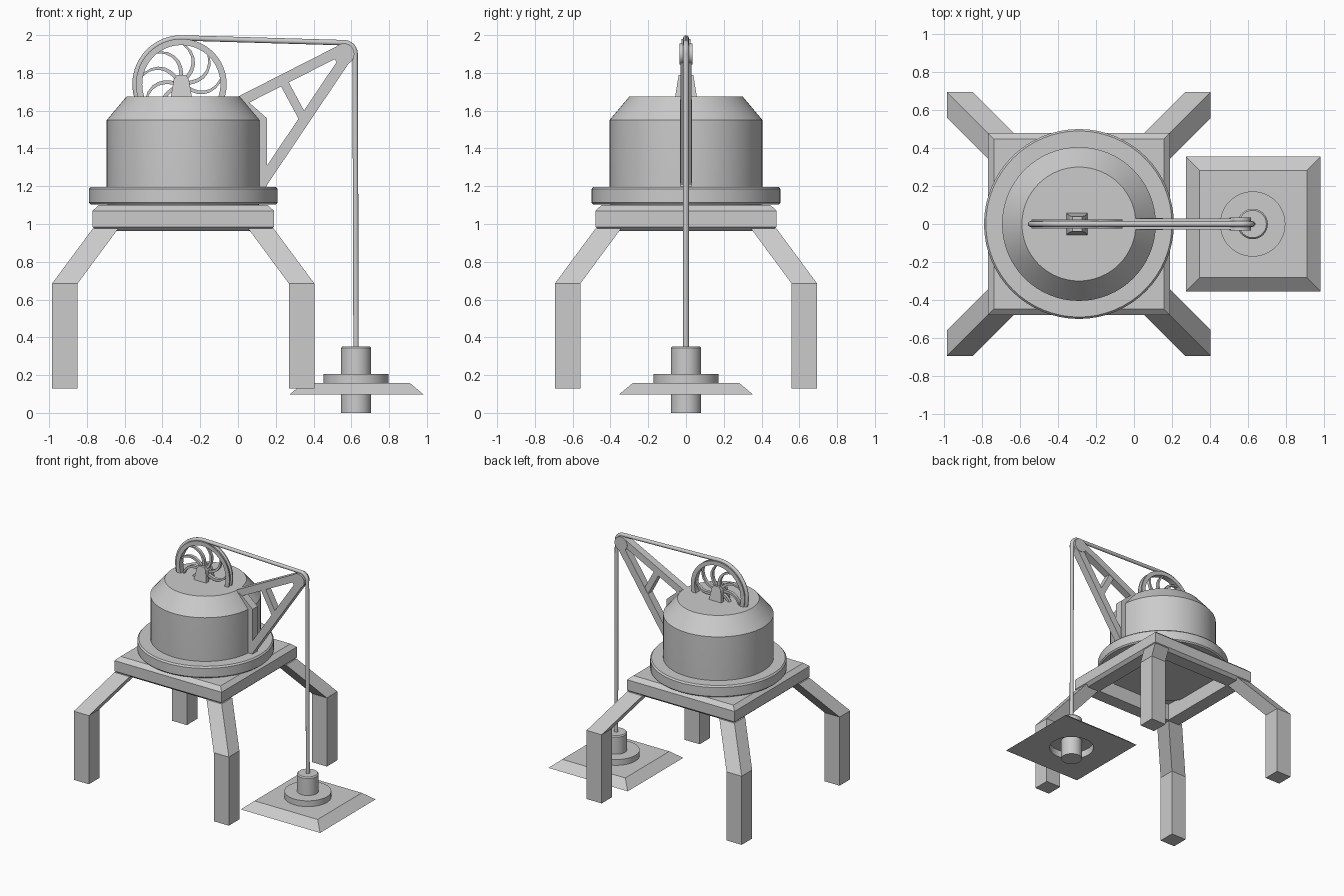
import bpy, bmesh, math
from mathutils import Matrix, Vector

if "Cube" in bpy.data.objects:
    bpy.data.objects.remove(bpy.data.objects["Cube"])

CX = -0.29           # main body axis
WX, WZ = -0.30, 1.74  # wheel centre
LX = 0.625           # suspended tool axis
TX, TZ = 0.56, 1.90   # boom tip centre


def finish(name, bm, smooth=True):
    bmesh.ops.recalc_face_normals(bm, faces=bm.faces)
    me = bpy.data.meshes.new(name)
    bm.to_mesh(me)
    bm.free()
    ob = bpy.data.objects.new(name, me)
    bpy.context.collection.objects.link(ob)
    if smooth:
        bpy.ops.object.select_all(action='DESELECT')
        ob.select_set(True)
        bpy.context.view_layer.objects.active = ob
        bpy.ops.object.shade_smooth_by_angle(angle=math.radians(30))
    return ob


def loft(name, profile, n, mat, closed=False):
    """Stack n-sided rings of (radius, height); n=4 takes half widths."""
    bm = bmesh.new()
    k, ph = (math.sqrt(2), math.pi / 4) if n == 4 else (1, 0)
    rings = [[bm.verts.new(mat @ Vector((r * k * math.cos(ph + 2 * math.pi * i / n),
                                         r * k * math.sin(ph + 2 * math.pi * i / n), z)))
              for i in range(n)] for r, z in profile]
    pairs = list(zip(rings, rings[1:]))
    if closed:
        pairs.append((rings[-1], rings[0]))
    else:
        bm.faces.new(rings[0])
        bm.faces.new(rings[-1])
    for a, b in pairs:
        for i in range(n):
            j = (i + 1) % n
            bm.faces.new((a[i], a[j], b[j], b[i]))
    return finish(name, bm, n > 4)


def prism(name, pts, half):
    """Extrude an x-z outline along y."""
    bm = bmesh.new()
    f = bm.faces.new([bm.verts.new((x, -half, z)) for x, z in pts])
    g = bmesh.ops.extrude_face_region(bm, geom=[f])['geom']
    bmesh.ops.translate(bm, vec=(0, 2 * half, 0),
                        verts=[v for v in g if isinstance(v, bmesh.types.BMVert)])
    return finish(name, bm, False)


def beam(name, a, b, width, half):
    a, b = Vector(a), Vector(b)
    d = (b - a).normalized()
    n = Vector((-d.y, d.x)) * width / 2
    return prism(name, [a + n, b + n, b - n, a - n], half)


def at(x, y=0, z=0):
    return Matrix.Translation((x, y, z))


# Drum, turntable and square base frame
loft("drum", [(0.40, 1.08), (0.405, 1.19), (0.405, 1.55), (0.30, 1.675)], 64, at(CX))
loft("turntable", [(0.49, 1.103), (0.50, 1.113), (0.50, 1.185), (0.49, 1.197)], 64, at(CX))
loft("base_frame", [(0.455, 0.963), (0.48, 0.985), (0.48, 1.07), (0.447, 1.10),
                    (0.345, 1.10), (0.345, 0.963)], 4, at(CX), True)

# Four bent legs, slanting out along the diagonals
for i, (sx, sy) in enumerate([(1, 1), (1, -1), (-1, 1), (-1, -1)]):
    bm = bmesh.new()
    h = 0.0675
    rings = []
    for c, z in [(0.6265, 0.13), (0.6265, 0.685), (0.412, 0.975)]:
        rings.append([bm.verts.new((CX + sx * c + dx * h, sy * c + dy * h, z))
                      for dx, dy in [(1, 1), (-1, 1), (-1, -1), (1, -1)]])
    bm.faces.new(rings[0])
    bm.faces.new(rings[2])
    for a, b in zip(rings, rings[1:]):
        for k in range(4):
            j = (k + 1) % 4
            bm.faces.new((a[k], a[j], b[j], b[k]))
    finish(f"leg_{i + 1}", bm, False)

# Winding wheel: grooved rim, hub, curved spokes
wheel = at(WX, 0, WZ) @ Matrix.Rotation(math.pi / 2, 4, 'X')
loft("wheel_rim", [(0.207, -0.024), (0.24, -0.024), (0.24, -0.014), (0.228, -0.006), (0.228, 0.006),
                   (0.24, 0.014), (0.24, 0.024), (0.207, 0.024)], 64, wheel, True)
loft("wheel_hub", [(0.045, -0.03), (0.045, 0.03)], 24, wheel)
for s in range(9):
    left, right = [], []
    for k in range(7):
        t = k / 6
        r = 0.035 + 0.178 * t
        a = math.pi / 2 + s * math.tau / 9 + 0.65 * t * t
        w = 0.010
        p, n = Vector((math.cos(a), math.sin(a))) * r, Vector((-math.sin(a), math.cos(a))) * w
        left.append(p + n + Vector((WX, WZ)))
        right.append(p - n + Vector((WX, WZ)))
    prism(f"wheel_spoke_{s + 1}", left + right[::-1], 0.012)

# Tapered bearing supports on both sides of the wheel
for side in (-1, 1):
    bm = bmesh.new()
    out = [(-0.056, 1.67), (0.056, 1.67), (0.040, 1.765), (0.025, 1.788), (-0.025, 1.788), (-0.040, 1.765)]
    inner = [bm.verts.new((WX + x, side * 0.022, z)) for x, z in out]
    outer = [bm.verts.new((WX + x, side * (0.058 - 0.16 * (z - 1.67)), z)) for x, z in out]
    bm.faces.new(inner)
    bm.faces.new(outer)
    for k in range(6):
        j = (k + 1) % 6
        bm.faces.new((inner[k], inner[j], outer[j], outer[k]))
    finish("front_bearing" if side < 0 else "back_bearing", bm, False)

# Triangular boom with its mounting strip and tip pulley
prism("boom_mount", [(0, 1.675), (0.063, 1.64), (0.153, 1.56), (0.153, 1.198), (0.09, 1.198),
                     (0.09, 1.54), (-0.02, 1.65)], 0.032)
beam("boom_upper", (0.013, 1.65), (0.555, 1.926), 0.055, 0.03)
beam("boom_lower", (0.128, 1.22), (0.575, 1.885), 0.057, 0.03)
beam("boom_brace", (0.24, 1.755), (0.345, 1.56), 0.046, 0.029)
tip = at(TX, 0, TZ) @ Matrix.Rotation(math.pi / 2, 4, 'X')
loft("boom_tip", [(0.056, -0.034), (0.056, -0.016), (0.045, -0.014), (0.045, 0.014),
                  (0.056, 0.016), (0.056, 0.034)], 32, tip)

# Cable: around the wheel, over the tip, down to the tool
pts = [(WX + 0.245 * math.cos(math.radians(a)), WZ + 0.245 * math.sin(math.radians(a)))
       for a in [200 - 111.7 * k / 28 for k in range(29)]]
pts += [(TX + 0.06 * math.cos(math.radians(a)), TZ + 0.06 * math.sin(math.radians(a)))
        for a in [88.3 * (1 - k / 10) for k in range(11)]]
pts.append((LX, 0.33))
cu = bpy.data.curves.new("cable", 'CURVE')
cu.dimensions = '3D'
cu.bevel_depth = 0.015
cu.bevel_resolution = 3
cu.use_fill_caps = True
sp = cu.splines.new('POLY')
sp.points.add(len(pts) - 1)
for p, (x, z) in zip(sp.points, pts):
    p.co = (x, 0, z, 1)
bpy.context.collection.objects.link(bpy.data.objects.new("cable", cu))

# Suspended tool: stem, collar and square plate with a round opening
loft("tool_stem", [(0.08, 0), (0.08, 0.343), (0.072, 0.352)], 32, at(LX))
loft("tool_collar", [(0.172, 0.154), (0.172, 0.205)], 48, at(LX))
plate = loft("tool_plate", [(0.355, 0.097), (0.282, 0.158)], 4, at(LX + 0.003))
cutter = loft("plate_cutter", [(0.168, 0.05), (0.168, 0.2)], 48, at(LX))
mod = plate.modifiers.new("opening", 'BOOLEAN')
mod.operation = 'DIFFERENCE'
mod.solver = 'EXACT'
mod.object = cutter
bpy.context.view_layer.objects.active = plate
bpy.ops.object.modifier_apply(modifier="opening")
bpy.data.objects.remove(cutter)
